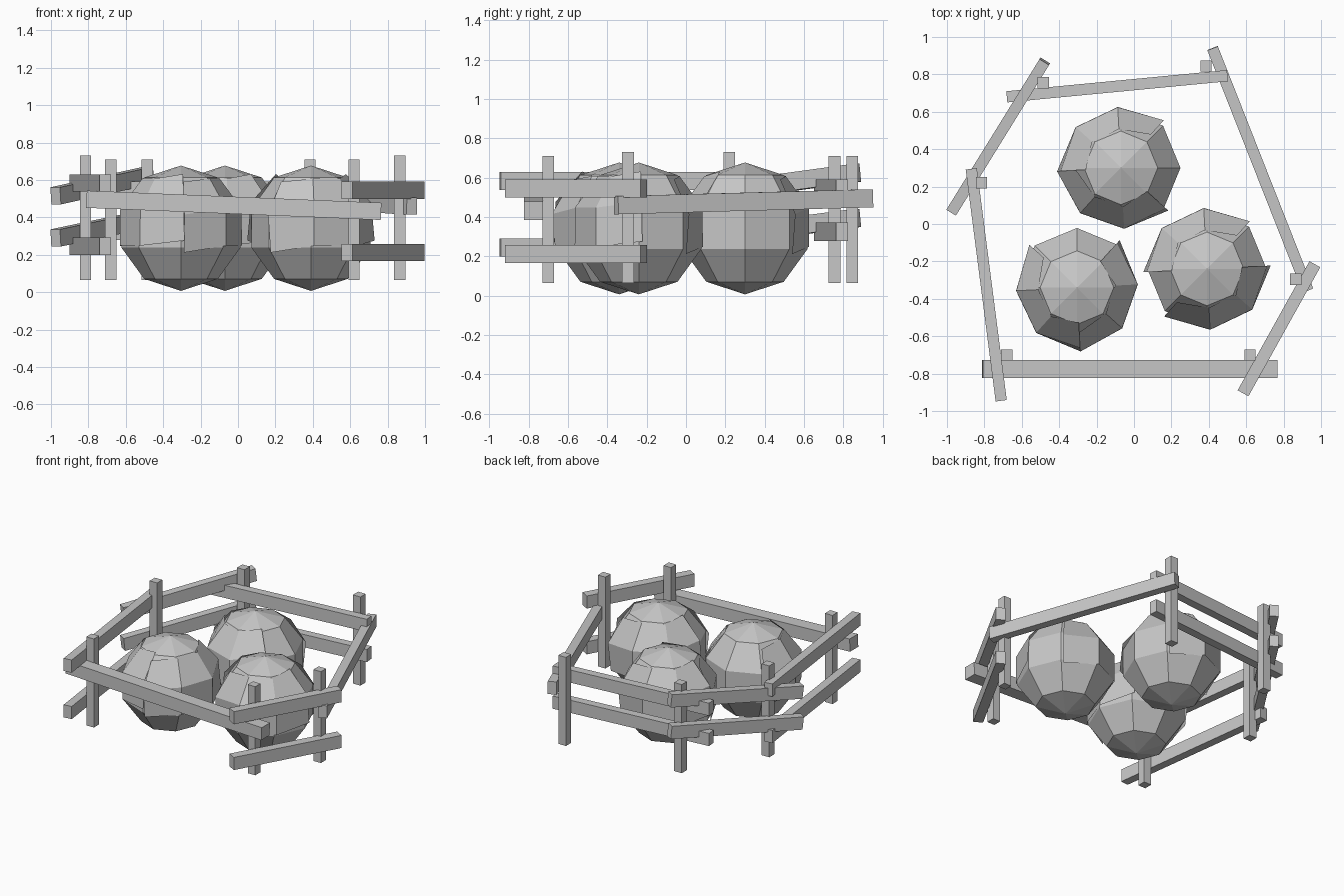
import bpy, bmesh, math
from mathutils import Vector, Matrix

if "Cube" in bpy.data.objects:
    bpy.data.objects.remove(bpy.data.objects["Cube"])

grey = bpy.data.materials.new("plain grey")
grey.diffuse_color = (0.57, 0.57, 0.57, 1)
grey.use_nodes = True
grey.node_tree.nodes["Principled BSDF"].inputs["Base Color"].default_value = grey.diffuse_color


def finish(bm, name):
    mesh = bpy.data.meshes.new(name)
    bm.to_mesh(mesh)
    bm.free()
    mesh.materials.append(grey)
    ob = bpy.data.objects.new(name, mesh)
    bpy.context.collection.objects.link(ob)
    return ob


def beam(name, p, q, width, height):
    """Box running from p to q, kept upright."""
    p, q = Vector(p), Vector(q)
    d = q - p
    m = Matrix.LocRotScale((p + q) / 2, d.to_track_quat('X', 'Z'),
                           Vector((d.length, width, height)))
    bm = bmesh.new()
    bmesh.ops.create_cube(bm, size=1, matrix=m)
    finish(bm, name)


def box(name, x, y, z0, z1, size):
    bm = bmesh.new()
    m = Matrix.LocRotScale((x, y, (z0 + z1) / 2), None, Vector((size, size, z1 - z0)))
    bmesh.ops.create_cube(bm, size=1, matrix=m)
    finish(bm, name)


# Fence posts: x, y, top
posts = [(-0.68, -0.70, 0.71), (0.62, -0.70, 0.71), (0.865, -0.295, 0.73),
         (0.385, 0.845, 0.71), (-0.485, 0.755, 0.71), (-0.815, 0.22, 0.73)]
for x, y, top in posts:
    box("fence_post", x, y, 0.065, top, 0.06)

# Fence rails: plan ends, width, and (start z, end z) of each rail
rails = [
    ("front_rail", (-0.81, -0.775), (0.765, -0.775), 0.095, [(0.497, 0.432)]),
    ("front_right_rail", (0.583, -0.905), (0.967, -0.215), 0.066, [(0.545, 0.545), (0.212, 0.212)]),
    ("right_rail", (0.93, -0.355), (0.42, 0.94), 0.06, [(0.46, 0.495)]),
    ("back_rail", (-0.68, 0.68), (0.50, 0.793), 0.06, [(0.545, 0.545), (0.325, 0.325)]),
    ("back_left_rail", (-0.975, 0.065), (-0.477, 0.87), 0.06, [(0.515, 0.625), (0.29, 0.395)]),
    ("left_rail", (-0.87, 0.295), (-0.71, -0.945), 0.06, [(0.583, 0.583), (0.245, 0.245)]),
]
for name, p, q, w, heights in rails:
    for za, zb in heights:
        beam(name, (*p, za), (*q, zb), w, 0.092)

R, ZC = 0.335, 0.342


def on_ball(az, polar, scale):
    a, t = math.radians(az), math.radians(polar)
    return Vector((math.sin(t) * math.cos(a), math.sin(t) * math.sin(a), math.cos(t))) * R * scale


def leaf(centre, start):
    """Thin faceted wrapper leaf lying just off the ball, flared at its ends."""
    bm = bmesh.new()
    rows = []
    for polar, lift in ((38, 1.005), (72, 1.02), (106, 1.012)):
        rows.append([bm.verts.new(centre + on_ball(start + 45 * i + 3, polar + skew,
                                                   lift + (0.025 if i in (0, 3) else 0)))
                     for i, skew in enumerate((6, 0, 0, -5))])
    for a, b in zip(rows, rows[1:]):
        for i in range(3):
            bm.faces.new((a[i], b[i], b[i + 1], a[i + 1]))
    finish(bm, "outer_leaf")


# Three low-poly round heads, each with two wrapper leaves
heads = [((-0.07, 0.30), (45, 180)), ((0.39, -0.24), (45, 225)), ((-0.305, -0.34), (135, 270))]
for (x, y), starts in heads:
    c = Vector((x, y, ZC))
    bm = bmesh.new()
    bmesh.ops.create_uvsphere(bm, u_segments=8, v_segments=5, radius=R,
                              matrix=Matrix.Translation(c))
    finish(bm, "round_head")
    for s in starts:
        leaf(c, s)
